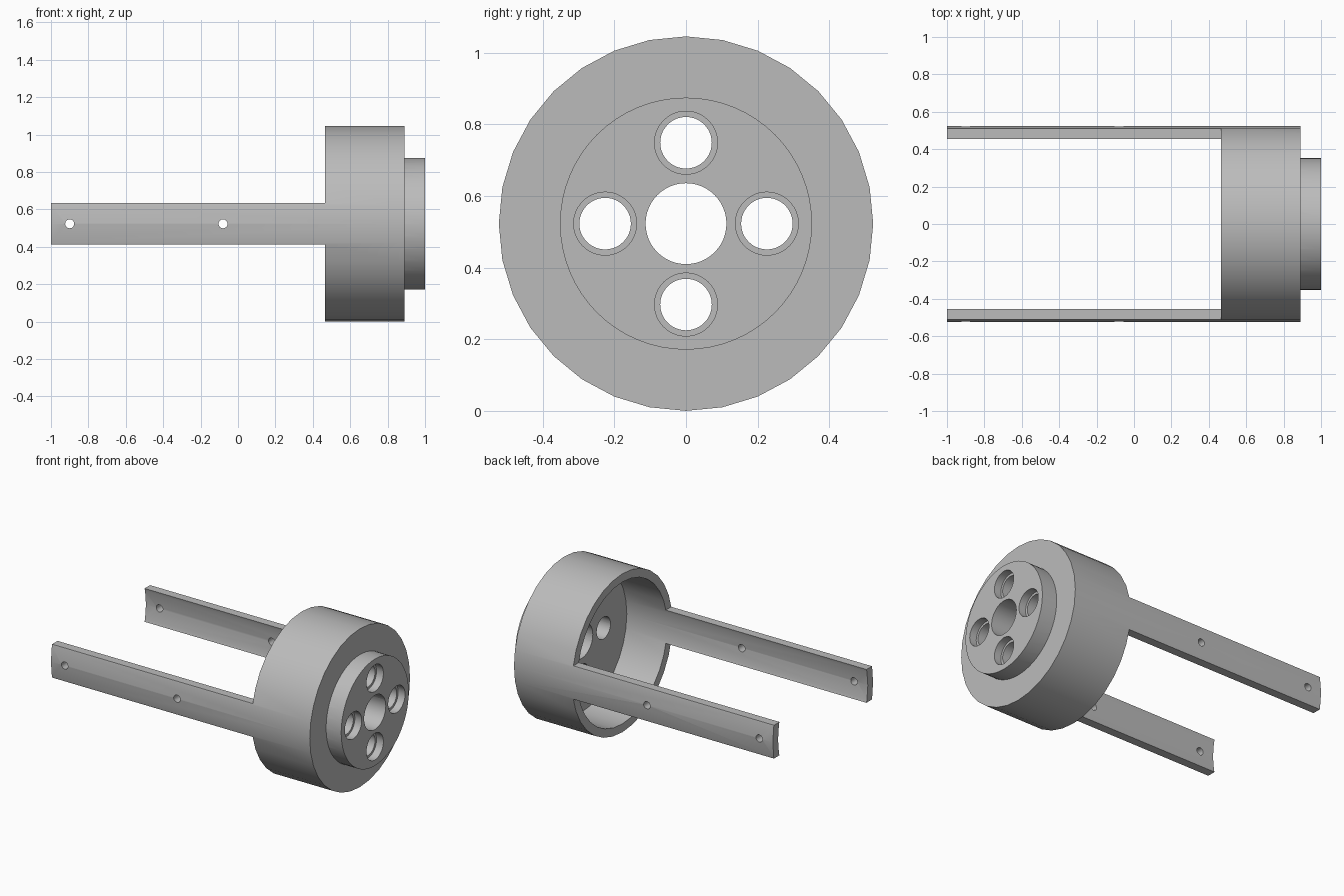
import bpy, bmesh, math
from mathutils import Matrix, Vector

cube = bpy.data.objects.get("Cube")
if cube:
    bpy.data.objects.remove(cube, do_unlink=True)

R = 0.523        # outer radius, also the height of the axis
INNER = 0.468    # inside radius of the cup and the rails
MOUTH, FLOOR, FACE, TIP = 0.465, 0.76, 0.89, 1.0
RAIL_HALF = 0.11

grey = bpy.data.materials.new("plain_grey")
grey.use_nodes = True
grey.diffuse_color = (0.5, 0.5, 0.5, 1)
grey.node_tree.nodes["Principled BSDF"].inputs["Base Color"].default_value = (0.5, 0.5, 0.5, 1)


def make_object(name, bm):
    bmesh.ops.recalc_face_normals(bm, faces=bm.faces)
    mesh = bpy.data.meshes.new(name)
    bm.to_mesh(mesh)
    bm.free()
    mesh.materials.append(grey)
    obj = bpy.data.objects.new(name, mesh)
    bpy.context.collection.objects.link(obj)
    return obj


def lathe(name, profile, steps):
    """Closed (x, radius) profile turned about the long axis."""
    bm = bmesh.new()
    verts = [bm.verts.new((x, 0, R + r)) for x, r in profile]
    edges = [bm.edges.new((a, b)) for a, b in zip(verts, verts[1:] + verts[:1])]
    bmesh.ops.spin(bm, geom=verts + edges, cent=(0, 0, R), axis=(1, 0, 0),
                   angle=math.tau, steps=steps, use_merge=True)
    bmesh.ops.remove_doubles(bm, verts=bm.verts, dist=1e-5)
    return make_object(name, bm)


def rod(name, center, radius, length, axis="X", sides=48):
    bm = bmesh.new()
    turn = Matrix.Rotation(math.pi / 2, 4, "Y" if axis == "X" else "X")
    bmesh.ops.create_cone(bm, cap_ends=True, segments=sides, radius1=radius, radius2=radius,
                          depth=length, matrix=Matrix.Translation(center) @ turn)
    return make_object(name, bm)


def block(name, low, high):
    bm = bmesh.new()
    low, high = Vector(low), Vector(high)
    bmesh.ops.create_cube(bm, size=1, matrix=Matrix.Translation((low + high) / 2)
                          @ Matrix.Diagonal((*(high - low), 1)))
    return make_object(name, bm)


def combine(body, tool, operation="DIFFERENCE"):
    mod = body.modifiers.new("join", "BOOLEAN")
    mod.operation, mod.solver, mod.object = operation, "EXACT", tool
    bpy.context.view_layer.objects.active = body
    bpy.ops.object.modifier_apply(modifier=mod.name)
    bpy.data.objects.remove(tool, do_unlink=True)


# Long cup whose wall is cut back to leave two rails
body = lathe("cup_with_rails", [(-1, INNER), (FLOOR, INNER), (FLOOR, 0.05),
                                (FACE, 0.05), (FACE, R), (-1, R)], 32)
combine(body, block("cut_above", (-2, -1, R + RAIL_HALF), (MOUTH, 1, 2)))
combine(body, block("cut_below", (-2, -1, -1), (MOUTH, 1, R - RAIL_HALF)))

# Raised boss on the closed end
combine(body, rod("boss", ((FLOOR + 0.05 + TIP) / 2, 0, R), 0.352, TIP - FLOOR - 0.05, sides=64), "UNION")

# Central bore and four stepped bolt holes
combine(body, rod("bore", (0.9, 0, R), 0.113, 0.6))
for i in range(4):
    a = i * math.pi / 2
    y, z = 0.226 * math.cos(a), R + 0.226 * math.sin(a)
    combine(body, rod("bolt_hole", (0.9, y, z), 0.072, 0.6))
    combine(body, rod("counterbore", (TIP, y, z), 0.088, 0.1))

# Pin holes through both rails
for x in (-0.9, -0.08):
    combine(body, rod("pin_hole", (x, 0, R), 0.024, 2, axis="Y", sides=24))

bpy.ops.object.select_all(action="DESELECT")
body.select_set(True)
bpy.context.view_layer.objects.active = body
bpy.ops.object.shade_smooth_by_angle(angle=math.radians(30))
